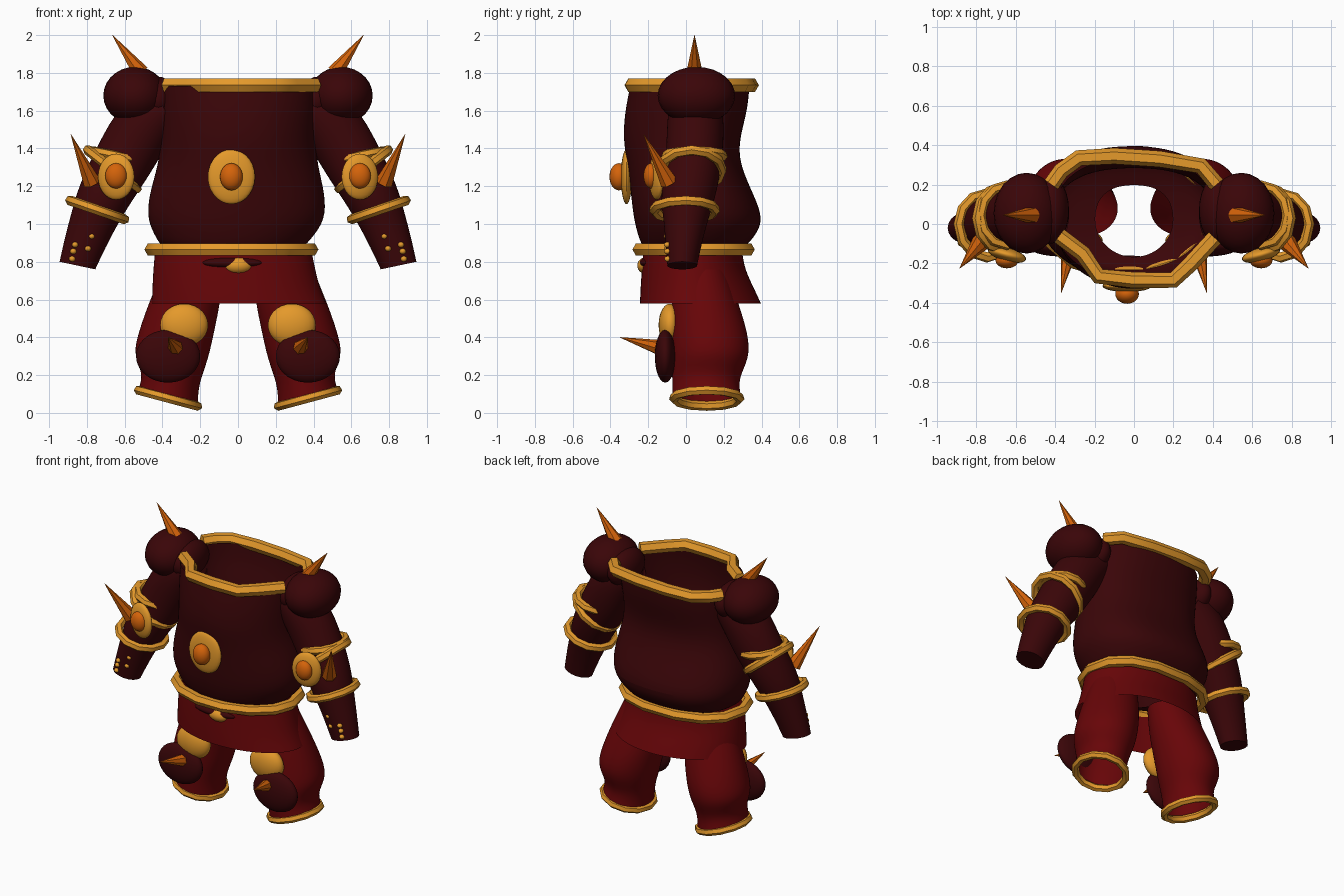
import bpy, bmesh, math
from mathutils import Vector, Matrix

if "Cube" in bpy.data.objects:
    bpy.data.objects.remove(bpy.data.objects["Cube"])


def material(name, rgb):
    m = bpy.data.materials.new(name)
    m.diffuse_color = (*rgb, 1)
    m.use_nodes = True
    m.node_tree.nodes["Principled BSDF"].inputs["Base Color"].default_value = m.diffuse_color
    return m


MAROON = material("dark maroon", (0.042, 0.0016, 0.0024))
RED = material("deep red", (0.135, 0.0016, 0.0024))
GOLD = material("gold", (0.78, 0.32, 0.024))
ORANGE = material("orange", (0.66, 0.125, 0.003))


def add(name, mesh, mat, angle=50):
    mesh.materials.clear()
    mesh.materials.append(mat)
    ob = bpy.data.objects.new(name, mesh)
    bpy.context.collection.objects.link(ob)
    bpy.ops.object.select_all(action='DESELECT')
    ob.select_set(True)
    bpy.context.view_layer.objects.active = ob
    bpy.ops.object.shade_smooth_by_angle(angle=math.radians(angle))
    return ob


def from_bmesh(name, bm, mat, angle=50):
    bmesh.ops.recalc_face_normals(bm, faces=bm.faces)
    mesh = bpy.data.meshes.new(name)
    bm.to_mesh(mesh)
    bm.free()
    return add(name, mesh, mat, angle)


def section(x, y, z, rx, front, back, tilt=0, n=20, back_power=2.0):
    """Oval ring with separate front and back depth, tilted about y."""
    pts = []
    t = math.radians(tilt)
    for i in range(n):
        c, s = math.cos(2 * math.pi * i / n), math.sin(2 * math.pi * i / n)
        p = back_power if s > 0 else 2.0
        u = rx * math.copysign(abs(c) ** (2 / p), c)
        v = (back if s > 0 else front) * math.copysign(abs(s) ** (2 / p), s)
        pts.append(Vector((x + u * math.cos(t), y + v, z + u * math.sin(t))))
    return pts


def tube(name, secs, mat, cap=False, back_power=2.0):
    """Skin a row of sections and smooth it."""
    bm = bmesh.new()
    rows = [[bm.verts.new(p) for p in section(*s, back_power=back_power)] for s in secs]
    for a, b in zip(rows, rows[1:]):
        for i in range(len(a)):
            j = (i + 1) % len(a)
            bm.faces.new((a[i], a[j], b[j], b[i]))
    ob = from_bmesh(name, bm, mat)
    mod = ob.modifiers.new("smooth", 'SUBSURF')
    mod.levels = mod.render_levels = 2
    if cap:  # flat end plate on the last section
        bm = bmesh.new()
        bm.faces.new([bm.verts.new(p) for p in section(*secs[-1])])
        return [ob, from_bmesh(name + "_end", bm, mat)]
    return [ob]


def rod(name, pts, r, mat, cyclic=True):
    """Chunky trim following a polyline."""
    cu = bpy.data.curves.new(name, 'CURVE')
    cu.dimensions = '3D'
    cu.bevel_depth, cu.bevel_resolution, cu.use_fill_caps = r, 1, True
    sp = cu.splines.new('POLY')
    sp.points.add(len(pts) - 1)
    for q, p in zip(sp.points, pts):
        q.co = (*p, 1)
    sp.use_cyclic_u = cyclic
    tmp = bpy.data.objects.new(name, cu)
    bpy.context.collection.objects.link(tmp)
    bpy.context.view_layer.update()
    mesh = bpy.data.meshes.new_from_object(
        tmp.evaluated_get(bpy.context.evaluated_depsgraph_get()))
    bpy.data.objects.remove(tmp)
    return add(name, mesh, mat, 50)


def ball(name, loc, radii, mat, turn=0):
    bm = bmesh.new()
    bmesh.ops.create_uvsphere(bm, u_segments=24, v_segments=14, radius=1)
    bm.transform(Matrix.Translation(loc) @ Matrix.Rotation(math.radians(turn), 4, 'Z')
                 @ Matrix.Diagonal((*radii, 1)))
    return from_bmesh(name, bm, mat)


def spike(name, base, tip, r, mat=ORANGE):
    base, tip = Vector(base), Vector(tip)
    d = tip - base
    bm = bmesh.new()
    bmesh.ops.create_cone(bm, cap_ends=True, segments=7, radius1=r, radius2=0.001,
                          depth=d.length)
    bm.transform(Matrix.Translation((base + tip) / 2)
                 @ d.to_track_quat('Z', 'Y').to_matrix().to_4x4())
    return from_bmesh(name, bm, mat, 30)


# Torso shell, open at neck, turned in at the waist
tube("torso", [
    (.005, .02, 1.73, .42, .32, .32), (.005, .02, 1.60, .42, .348, .31),
    (0, .02, 1.45, .415, .36, .265), (0, .02, 1.32, .425, .335, .265),
    (-.005, .02, 1.15, .475, .315, .345), (-.01, .02, 1.02, .478, .30, .398),
    (-.02, .02, .93, .42, .275, .345), (-.03, .02, .87, .38, .25, .29),
    (0, .02, .84, .20, .19, .18)], MAROON, back_power=2.4)

# Neck trim in two arcs, open over the shoulders
Z = 1.735
rod("collar_back", [(x, y, Z) for x, y in (
    (-.42, .20), (-.37, .27), (-.28, .335), (-.1, .345), (.13, .33), (.34, .295), (.42, .20))],
    .041, GOLD, False)
rod("collar_front", [(x, y, Z) for x, y in (
    (-.38, -.06), (-.26, -.15), (-.18, -.265), (0, -.285), (.20, -.285), (.29, -.20), (.41, -.07))],
    .041, GOLD, False)

# Belt, skirt and buckle
rod("belt", section(-.035, .03, .865, .425, .285, .305, n=14, back_power=2.4), .036, GOLD)
tube("skirt", [
    (-.025, .03, .86, .42, .26, .27), (-.02, .03, .76, .435, .268, .285),
    (-.01, .03, .66, .45, .275, .335), (.005, .03, .58, .468, .278, .372)],
    RED, back_power=2.05)
ball("buckle_plate", (-.03, -.205, .795), (.16, .045, .03), MAROON)
ball("buckle_drop", (0, -.21, .78), (.075, .048, .045), GOLD)

# Chest medallion
ball("medallion", (-.035, -.315, 1.25), (.125, .03, .145), GOLD)
ball("medallion_gem", (-.035, -.355, 1.25), (.06, .05, .072), ORANGE)

# One-sided parts, mirrored below
parts = []
parts += tube("leg", [
    (.24, .08, .76, .16, .14, .14), (.285, .105, .58, .197, .185, .175, -4),
    (.33, .12, .42, .210, .20, .212, -6), (.355, .12, .29, .200, .20, .222, 4),
    (.355, .12, .18, .150, .195, .155, 10), (.37, .11, .08, .165, .185, .185, 15)], RED)
parts.append(rod("leg_cuff", section(.37, .11, .078, .162, .175, .175, 15, n=12), .025, GOLD))
parts.append(ball("knee_guard", (.37, -.11, .30), (.170, .055, .14), MAROON))
parts.append(ball("thigh_guard", (.285, -.085, .465), (.127, .06, .113), GOLD))
parts.append(spike("knee_spike", (.33, -.14, .345), (.37, -.35, .40), .042))

# Arm with shoulder guard
parts += tube("arm", [
    (.39, .05, 1.61, .13, .14, .14, 62), (.50, .05, 1.53, .17, .155, .155, 42),
    (.61, .05, 1.33, .160, .155, .145, 28), (.71, .01, 1.15, .145, .15, .15, 20),
    (.76, 0, 1.03, .127, .12, .12, 18), (.81, -.01, .90, .112, .10, .095, 14),
    (.85, -.02, .78, .098, .08, .08, 12)], MAROON, cap=True)
parts.append(ball("shoulder_guard", (.545, .055, 1.68), (.168, .205, .152), MAROON))
parts.append(ball("shoulder_inner", (.42, .07, 1.66), (.09, .17, .12), MAROON))
parts.append(spike("shoulder_spike", (.515, .045, 1.80), (.665, .045, 2.0), .046))

# Elbow bands, disc, gem and spike
bands = (("elbow_band_top", (.645, .045, 1.36, .135, .15, .15, 12)),
         ("elbow_band_low", (.665, .03, 1.29, .165, .16, .16, 38)),
         ("forearm_band", (.745, 0, 1.075, .152, .170, .155, 19)))
for name, s in bands:
    parts.append(rod(name, section(*s, n=12), .027, GOLD))
parts.append(ball("elbow_disc", (.645, -.155, 1.25), (.1, .035, .122), GOLD, 15))
parts.append(ball("elbow_gem", (.645, -.185, 1.255), (.058, .04, .067), ORANGE))
parts.append(spike("elbow_spike", (.775, -.09, 1.22), (.885, -.225, 1.475), .048))

# Small studs along the forearm
for i, (x, z) in enumerate(((.775, .935), (.795, .87), (.863, .89), (.872, .855), (.878, .815))):
    parts.append(ball(f"stud_{i + 1}", (x, -.100 + .03 * (.935 - z), z), (.017, .018, .015), GOLD))

for ob in parts:
    mesh = ob.data.copy()
    mesh.transform(Matrix.Scale(-1, 4, (1, 0, 0)))
    mesh.flip_normals()
    twin = bpy.data.objects.new("right_" + ob.name, mesh)
    bpy.context.collection.objects.link(twin)
    for m in ob.modifiers:
        mod = twin.modifiers.new(m.name, 'SUBSURF')
        mod.levels = mod.render_levels = 2
    ob.name = "left_" + ob.name
